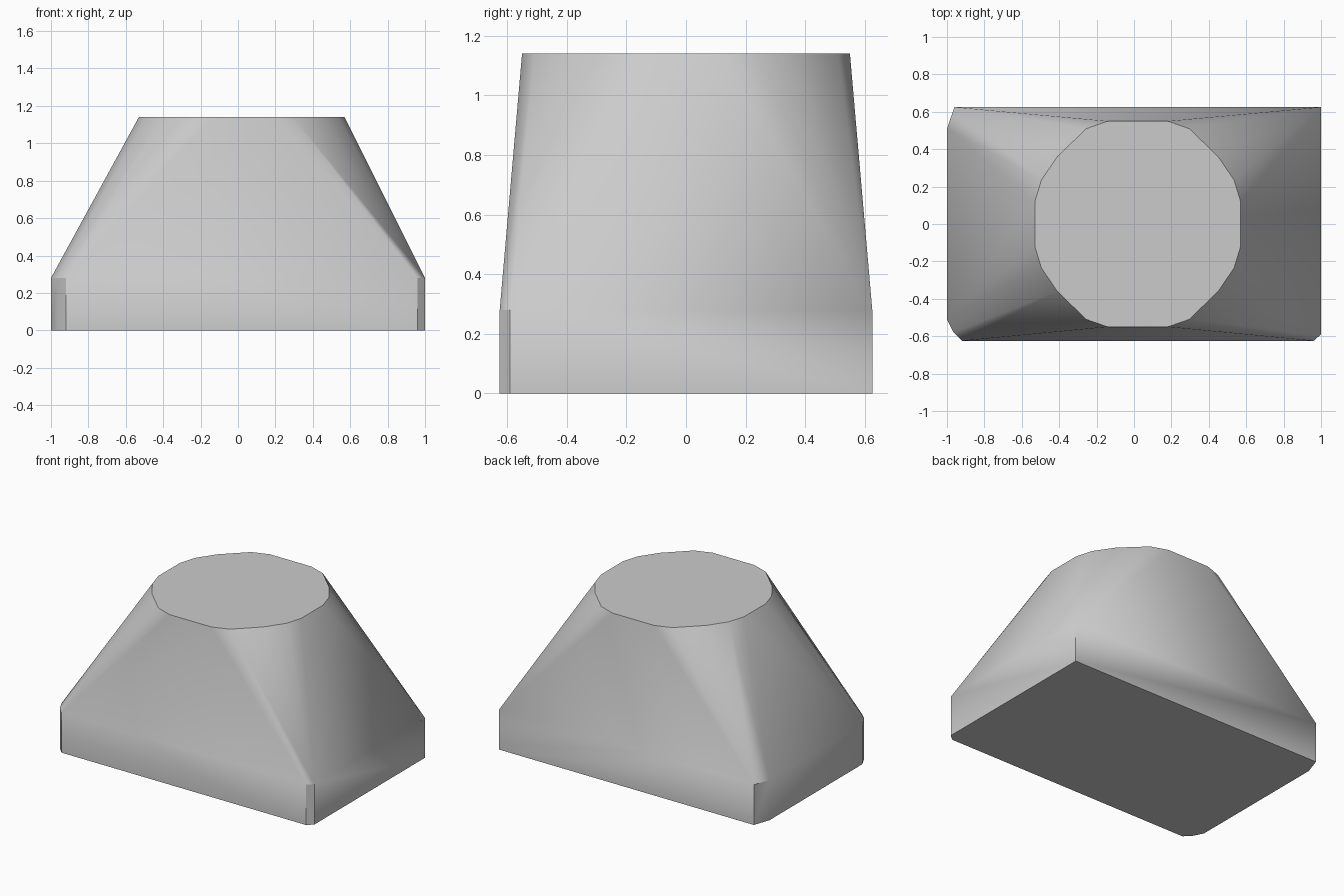
import bpy
import bmesh
import math

if "Cube" in bpy.data.objects:
    bpy.data.objects.remove(bpy.data.objects["Cube"], do_unlink=True)

grey = bpy.data.materials.new("plain_grey")
grey.use_nodes = True
grey.diffuse_color = (0.6, 0.6, 0.6, 1)
grey.node_tree.nodes["Principled BSDF"].inputs["Base Color"].default_value = (0.6, 0.6, 0.6, 1)

BASE_TOP, HEIGHT, CENTRE_X = 0.28, 1.14, 0.02

# Rectangular foot with unevenly clipped corners
foot = [(-1, -0.51), (-0.965, -0.58), (-0.92, -0.625), (0.96, -0.625),
        (1, -0.59), (1, 0.625), (-0.96, 0.625), (-1, 0.51)]

# Round top outline, one quarter mirrored both ways
quarter = [(0.55, 0.12), (0.515, 0.235), (0.43, 0.36), (0.275, 0.51), (0.16, 0.55)]
crown = [(CENTRE_X + sx * x, sy * y) for sx in (1, -1) for sy in (1, -1) for x, y in quarter]

# Skin the foot and crown together into one tapered body
bm = bmesh.new()
for outline, z in ((foot, 0), (foot, BASE_TOP), (crown, HEIGHT)):
    for x, y in outline:
        bm.verts.new((x, y, z))
bmesh.ops.convex_hull(bm, input=bm.verts)
bmesh.ops.dissolve_limit(bm, angle_limit=math.radians(0.3), verts=bm.verts, edges=bm.edges)
bmesh.ops.recalc_face_normals(bm, faces=bm.faces)

mesh = bpy.data.meshes.new("tapered_body")
bm.to_mesh(mesh)
bm.free()
mesh.materials.append(grey)
body = bpy.data.objects.new("tapered_body", mesh)
bpy.context.collection.objects.link(body)

# Smooth sides with crisp rims
bpy.ops.object.select_all(action="DESELECT")
body.select_set(True)
bpy.context.view_layer.objects.active = body
bpy.ops.object.shade_smooth_by_angle(angle=math.radians(30))
